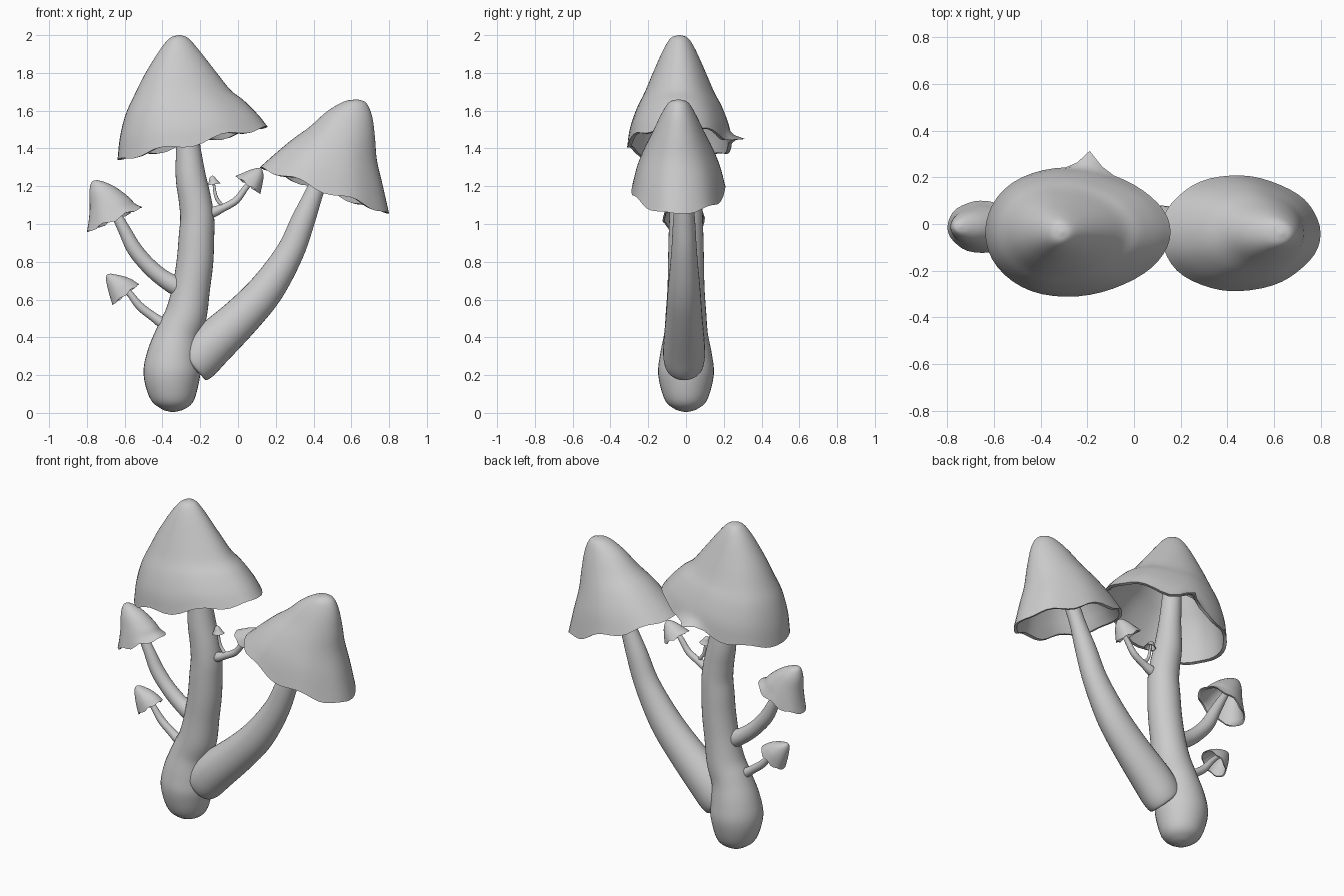
import bpy, bmesh, math
from mathutils import Vector


def spline(pts, steps):
    """Catmull-Rom resampling of a list of tuples."""
    p = [Vector(q) for q in pts]
    p = [2 * p[0] - p[1]] + p + [2 * p[-1] - p[-2]]
    out = []
    for i in range(1, len(p) - 2):
        a, b, c, d = p[i - 1:i + 3]
        for s in range(steps):
            t = s / steps
            out.append(0.5 * (2 * b + (c - a) * t + (2 * a - 5 * b + 4 * c - d) * t ** 2
                              + (3 * b - a - 3 * c + d) * t ** 3))
    return out + [p[-2]]


def loft(name, rings):
    """Skin a list of closed rings, ends filled."""
    bm = bmesh.new()
    rows = [[bm.verts.new(v) for v in r] for r in rings]
    n = len(rows[0])
    for a, b in zip(rows, rows[1:]):
        for i in range(n):
            j = (i + 1) % n
            bm.faces.new((a[i], a[j], b[j], b[i]))
    bm.faces.new(rows[0][::-1])
    bm.faces.new(rows[-1])
    bmesh.ops.recalc_face_normals(bm, faces=bm.faces)
    me = bpy.data.meshes.new(name)
    bm.to_mesh(me)
    bm.free()
    ob = bpy.data.objects.new(name, me)
    bpy.context.collection.objects.link(ob)
    bpy.context.view_layer.objects.active = ob
    ob.select_set(True)
    bpy.ops.object.shade_smooth_by_angle(angle=math.radians(50))
    ob.select_set(False)


def stem(name, pts, depth=1.0, y=-0.01, n=24):
    """Tube through (x, z, radius) points."""
    s = spline(pts, 5)
    rings = []
    for i, q in enumerate(s):
        a, b = s[max(i - 1, 0)], s[min(i + 1, len(s) - 1)]
        t = Vector((b[0] - a[0], 0, b[1] - a[1])).normalized()
        side = Vector((t.z, 0, -t.x))
        r = max(q[2], 0.002)
        c = Vector((q[0], y, q[1]))
        rings.append([c + side * r * math.cos(k * math.tau / n)
                      + Vector((0, r * depth * math.sin(k * math.tau / n), 0)) for k in range(n)])
    loft(name, rings)


def cap(name, levels, y, thick, egg=0.0, wave=0.0, spike=None, n=48):
    """Hollow cap from (left x, left z, right x, right z, half depth) levels, apex first."""
    lv = spline(levels, 4)
    centre = lambda q: Vector(((q[0] + q[2]) / 2, y, (q[1] + q[3]) / 2))
    axis = (centre(lv[-1]) - centre(lv[0])).normalized()

    def ring(i, inset, drop):
        q = lv[i]
        t = i / (len(lv) - 1)
        c = centre(q)
        h = Vector((q[2] - q[0], 0, q[3] - q[1])) / 2
        pts = []
        for k in range(n):
            a = k * math.tau / n
            ca, sa = math.cos(a), math.sin(a)
            v = h * ca + Vector((0, q[4] * sa * (1 - egg * ca), 0))
            v *= 1 - inset / max(v.length, inset * 1.5)
            v += axis * (wave * t ** 4 * math.sin(7 * a) * abs(sa) + drop)
            if spike:
                v.y += spike[1] * t ** 30 * math.exp(-((a - spike[0]) / 0.12) ** 2)
            pts.append(c + v)
        return pts

    last = len(lv) - 1
    rings = [ring(i, 0, 0) for i in range(last + 1)]
    rings.append(ring(last, thick, 0))
    rings += [ring(i, thick, thick * 0.6) for i in range(last - 2, 3, -1)]
    loft(name, rings)


# Two large stems
stem("main_stem", [(-.345, .005, .01), (-.345, .02, .06), (-.345, .07, .115), (-.35, .2, .15),
                   (-.34, .31, .14), (-.315, .42, .118), (-.275, .52, .11), (-.248, .66, .1),
                   (-.228, .8, .097), (-.22, .93, .094), (-.216, 1.03, .09), (-.228, 1.13, .086),
                   (-.25, 1.25, .08), (-.265, 1.42, .064), (-.28, 1.6, .055), (-.29, 1.75, .04)],
     depth=0.98, y=0, n=32)
stem("leaning_stem", [(-.25, .24, .005), (-.243, .248, .09), (-.22, .27, .115), (-.15, .35, .12),
                      (.02, .51, .105), (.155, .66, .093), (.275, .85, .074), (.345, 1.02, .063),
                      (.41, 1.18, .047), (.47, 1.32, .045), (.53, 1.45, .03)], depth=0.92, n=32)

# Small side stems
stem("upper_left_stem", [(-.3, .64, .005), (-.31, .66, .048), (-.4, .715, .045), (-.48, .785, .042),
                         (-.55, .87, .04), (-.6, .965, .033), (-.64, 1.04, .027), (-.68, 1.11, .02)])
stem("lower_left_stem", [(-.36, .455, .005), (-.385, .465, .028), (-.45, .51, .024),
                         (-.52, .565, .022), (-.58, .64, .017), (-.63, .69, .014)])
stem("right_twig", [(-.17, 1.05, .01), (-.14, 1.06, .028), (-.08, 1.085, .021), (-.01, 1.125, .019),
                    (.04, 1.19, .016), (.08, 1.235, .012)])
stem("tiny_twig", [(-.07, 1.09, .008), (-.095, 1.11, .01), (-.118, 1.15, .009), (-.13, 1.225, .006)])

# Large caps
cap("main_cap", [(-.315, 2.0, -.305, 2.0, .005), (-.36, 1.985, -.265, 1.985, .045),
                 (-.415, 1.92, -.21, 1.925, .085), (-.495, 1.79, -.12, 1.81, .14),
                 (-.55, 1.68, -.04, 1.71, .185), (-.595, 1.58, .03, 1.655, .225),
                 (-.625, 1.46, .105, 1.58, .26), (-.638, 1.34, .157, 1.515, .275)],
    -.035, .02, egg=.12, wave=.018, spike=(1.44, .08))
cap("leaning_cap", [(.625, 1.66, .635, 1.66, .005), (.56, 1.648, .68, 1.64, .05),
                    (.47, 1.595, .71, 1.57, .09), (.38, 1.515, .725, 1.46, .135),
                    (.29, 1.45, .735, 1.34, .18), (.2, 1.375, .765, 1.21, .22),
                    (.115, 1.3, .8, 1.055, .248)], -.04, .02, egg=.06, wave=.016)

# Small caps
cap("upper_left_cap", [(-.748, 1.232, -.742, 1.232, .003), (-.775, 1.222, -.7, 1.22, .03),
                       (-.787, 1.17, -.64, 1.19, .06), (-.785, 1.09, -.575, 1.14, .085),
                       (-.79, 1.02, -.545, 1.108, .1), (-.8, .957, -.508, 1.09, .112)],
    -.012, .01, wave=.01, n=32)
cap("lower_left_cap", [(-.677, .737, -.673, .737, .002), (-.695, .73, -.645, .732, .02),
                       (-.698, .7, -.6, .722, .04), (-.685, .64, -.56, .705, .058),
                       (-.665, .572, -.525, .682, .068)], -.01, .007, wave=.006, n=32)
cap("right_twig_cap", [(.116, 1.295, .12, 1.295, .002), (.095, 1.295, .13, 1.282, .02),
                       (.06, 1.285, .135, 1.25, .04), (.025, 1.27, .128, 1.205, .06),
                       (-.013, 1.255, .118, 1.16, .075)], .012, .007, wave=.006, n=32)
cap("tiny_twig_cap", [(-.137, 1.256, -.133, 1.256, .002), (-.15, 1.245, -.122, 1.247, .014),
                      (-.154, 1.225, -.108, 1.23, .022), (-.162, 1.205, -.093, 1.215, .032)],
    -.01, .004, n=24)
